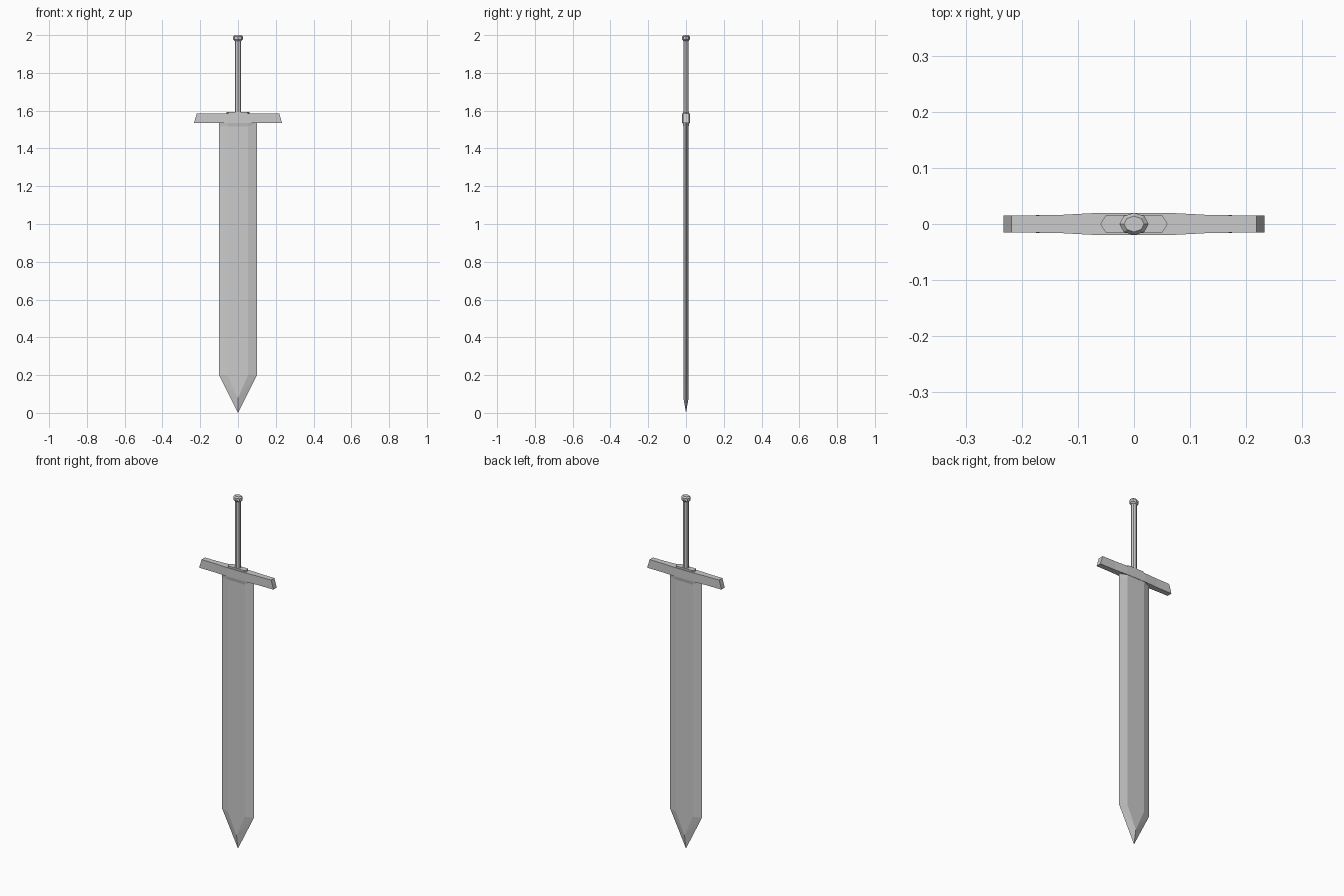
import bpy, bmesh
from math import cos, sin, pi

if "Cube" in bpy.data.objects:
    bpy.data.objects.remove(bpy.data.objects["Cube"])


def finish(name, bm):
    bmesh.ops.recalc_face_normals(bm, faces=bm.faces)
    me = bpy.data.meshes.new(name)
    bm.to_mesh(me)
    bm.free()
    ob = bpy.data.objects.new(name, me)
    bpy.context.collection.objects.link(ob)
    return ob


def loft(name, rings):
    bm = bmesh.new()
    loops = [[bm.verts.new(p) for p in r] for r in rings]
    n = len(loops[0])
    for a, b in zip(loops, loops[1:]):
        for i in range(n):
            j = (i + 1) % n
            bm.faces.new((a[i], a[j], b[j], b[i]))
    bm.faces.new(loops[0])
    bm.faces.new(loops[-1])
    return finish(name, bm)


def hull(name, points):
    bm = bmesh.new()
    for p in points:
        bm.verts.new(p)
    bmesh.ops.convex_hull(bm, input=bm.verts)
    bmesh.ops.dissolve_limit(bm, angle_limit=0.01, verts=bm.verts, edges=bm.edges)
    return finish(name, bm)


def hexagon(edge, flat, t, z):
    return [(-edge, 0, z), (-flat, -t, z), (flat, -t, z),
            (edge, 0, z), (flat, t, z), (-flat, t, z)]


def octagon(rx, ry, z):
    return [(rx * cos(i * pi / 4), ry * sin(i * pi / 4), z) for i in range(8)]


# Blade: flat central panel, bevelled edges, faceted point
hull("blade", hexagon(0.10, 0.053, 0.014, 0.20) + hexagon(0.10, 0.053, 0.014, 1.55)
     + [(0, -0.014, 0.08), (0, 0.014, 0.08), (0, 0, 0)])

# Shoulder blending the blade panel into the guard
loft("blade_shoulder", [hexagon(0.10, 0.053, 0.014, 1.515),
                        hexagon(0.10, 0.058, 0.019, 1.54)])

# Crossguard: thicker in the middle, slanted ends
sections = [(0.06, 0.06, 0.02), (0.135, 0.135, 0.016), (0.233, 0.218, 0.015)]
mirrored = [(-b, -t, y) for b, t, y in reversed(sections)]
loft("crossguard", [[(b, -y, 1.535), (b, y, 1.535), (t, y, 1.585), (t, -y, 1.585)]
                    for b, t, y in mirrored + sections])

# Collar on top of the guard
loft("collar", [hexagon(0.06, 0.05, 0.016, 1.58), hexagon(0.06, 0.05, 0.016, 1.594)])

# Grip
loft("grip", [octagon(0.017, 0.014, z) for z in (1.59, 1.975)])

# Pommel
loft("pommel", [octagon(0.018, 0.015, 1.97), octagon(0.026, 0.02, 1.977),
                octagon(0.026, 0.02, 1.992), octagon(0.018, 0.014, 2.0)])
